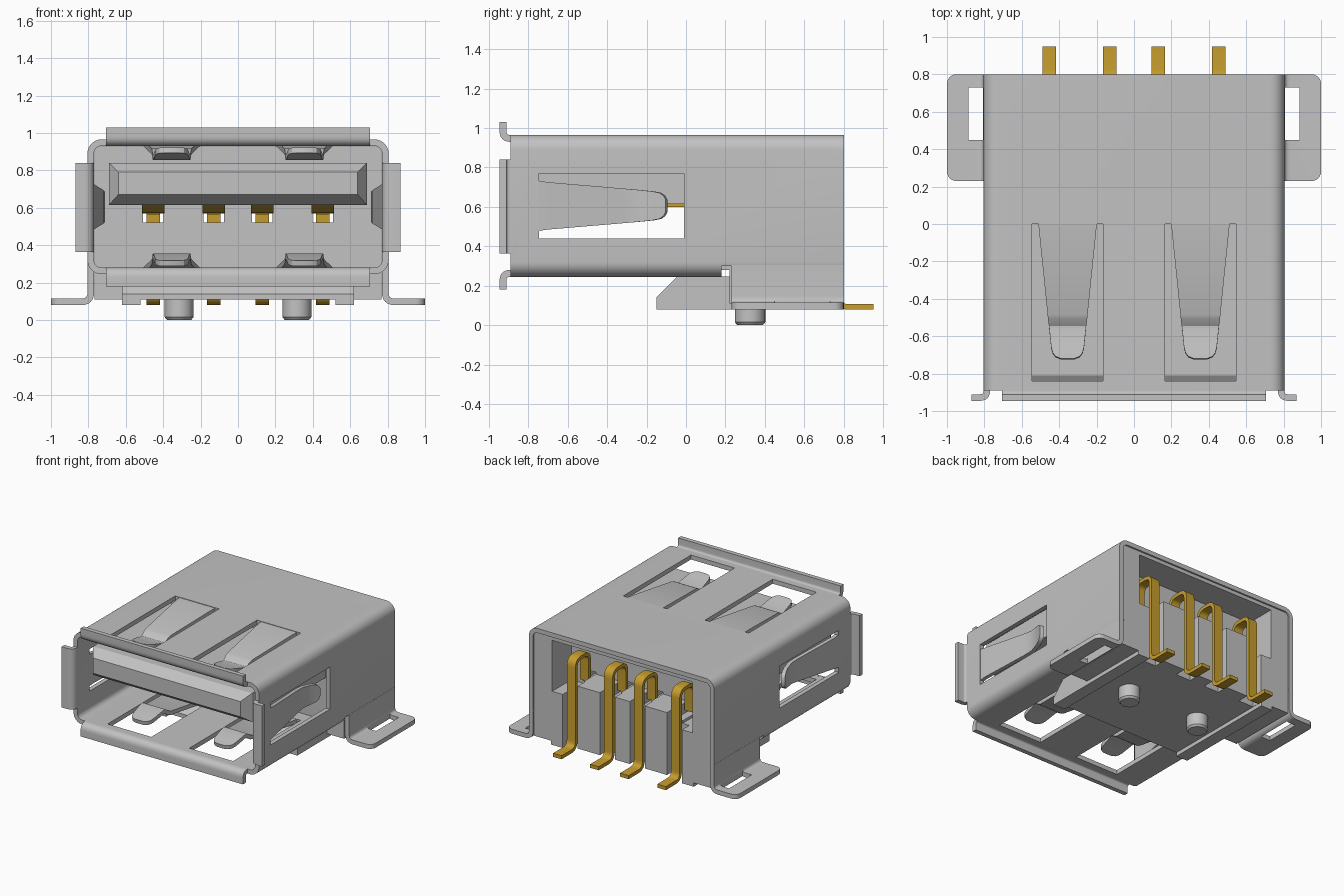
import bpy
import math
from mathutils import Vector
import bmesh

old = bpy.data.objects.get("Cube")
if old:
    bpy.data.objects.remove(old, do_unlink=True)


def material(name, rgb):
    m = bpy.data.materials.new(name)
    m.use_nodes = True
    m.diffuse_color = (*rgb, 1)
    m.node_tree.nodes["Principled BSDF"].inputs["Base Color"].default_value = (*rgb, 1)
    return m


GREY = material("light grey", (0.54, 0.54, 0.54))
GOLD = material("contact gold", (0.57, 0.34, 0.027))


def loft(name, rings, mat=GREY, cyclic=False, tweak=None):
    """Skin a list of equal-length closed rings, capped unless cyclic."""
    bm = bmesh.new()
    rows = [[bm.verts.new(p) for p in ring] for ring in rings]
    n = len(rows[0])
    pairs = list(zip(rows, rows[1:])) + ([(rows[-1], rows[0])] if cyclic else [])
    for a, b in pairs:
        for i in range(n):
            j = (i + 1) % n
            bm.faces.new((a[i], a[j], b[j], b[i]))
    if not cyclic:
        bm.faces.new(rows[0])
        bm.faces.new(rows[-1])
    if tweak:
        tweak(bm)
    bmesh.ops.recalc_face_normals(bm, faces=bm.faces)
    mesh = bpy.data.meshes.new(name)
    bm.to_mesh(mesh)
    bm.free()
    mesh.materials.append(mat)
    obj = bpy.data.objects.new(name, mesh)
    bpy.context.collection.objects.link(obj)
    return obj


def prism(name, profile, x0, x1, mat=GREY):
    """Extrude a (y, z) profile along x."""
    return loft(name, [[(x, y, z) for y, z in profile] for x in (x0, x1)], mat)


def box(name, x0, x1, y0, y1, z0, z1, mat=GREY):
    return prism(name, [(y0, z0), (y1, z0), (y1, z1), (y0, z1)], x0, x1, mat)


def activate(obj):
    bpy.ops.object.select_all(action="DESELECT")
    obj.select_set(True)
    bpy.context.view_layer.objects.active = obj


def cut(obj, *bounds):
    """Subtract boxes from an object."""
    activate(obj)
    for b in bounds:
        cutter = box("cutter", *b)
        cutter.hide_render = True
        mod = obj.modifiers.new("cut", "BOOLEAN")
        mod.operation = "DIFFERENCE"
        mod.solver = "EXACT"
        mod.object = cutter
        bpy.ops.object.modifier_apply(modifier=mod.name)
        bpy.data.objects.remove(cutter, do_unlink=True)


def rounded(points, r, steps=6):
    """Replace the inner corners of a 2D path with smooth bends."""
    pts = [Vector(p) for p in points]
    out = [pts[0]]
    for a, b, c in zip(pts, pts[1:], pts[2:]):
        p, q = b + (a - b).normalized() * r, b + (c - b).normalized() * r
        for i in range(steps + 1):
            t = i / steps
            out.append(p * (1 - t) ** 2 + b * 2 * t * (1 - t) + q * t * t)
    return out + [pts[-1]]


def strip(name, path, widths, thick, place, mat=GREY, tweak=None):
    """Sheet strip along a 2D path; place(u, v, w) maps it to space."""
    pts = [Vector(p) for p in path]
    if not isinstance(widths, list):
        widths = [widths] * len(pts)
    rings = []
    for i, p in enumerate(pts):
        dirs = [(b - a).normalized() for a, b in zip(pts[max(i - 1, 0):i + 1], pts[max(i, 1) if i == 0 else i:i + 1])
                if (b - a).length > 0]
        if i + 1 < len(pts):
            dirs.append((pts[i + 1] - p).normalized())
        t = sum(dirs, Vector((0, 0))).normalized()
        k = 1 / max(t.dot(dirs[0]), 0.5)
        n = Vector((-t.y, t.x)) * thick / 2 * k
        w = widths[i]
        rings.append([place(*(p + n), -w), place(*(p + n), w), place(*(p - n), w), place(*(p - n), -w)])
    return loft(name, rings, mat, tweak=tweak)


# Sheet metal shell: a rounded tube with spring windows, open below at the rear
WALL = 0.035
MID = 0.605


def shell_ring(inset, y):
    r = 0.075 - inset
    hx, hz = 0.805 - inset, 0.36 - inset
    ring = []
    for k, (sx, sz) in enumerate([(1, 1), (-1, 1), (-1, -1), (1, -1)]):
        for i in range(9):
            a = math.pi / 2 * (k + i / 8)
            ring.append((sx * (hx - r) + r * math.cos(a), y, MID + sz * (hz - r) + r * math.sin(a)))
    return ring


FRONT, REAR = -0.89, 0.80
shell = loft("shell", [shell_ring(0, FRONT), shell_ring(0, REAR), shell_ring(WALL, REAR), shell_ring(WALL, FRONT)],
             cyclic=True)
cut(shell,
    (0.165, 0.545, -0.84, 0, 0.1, 1.1), (-0.545, -0.165, -0.84, 0, 0.1, 1.1),
    (-1, 1, -0.745, -0.01, 0.44, 0.77), (-1, 1, 0.18, 0.9, 0.1, 0.30))

# Flared lips around the mouth
lip = rounded([(0, FRONT), (0, -0.928), (0.083, -0.928)], 0.037)
for s, side in ((1, "top"), (-1, "bottom")):
    strip(side + "_lip", lip, 0.705, WALL, lambda u, v, w: (w, v, MID + s * (0.342 + u)))
for s, side in ((1, "left"), (-1, "right")):
    strip(side + "_lip", lip, 0.238, WALL, lambda u, v, w: (s * (0.787 + u), v, 0.602 + w))

# Spring arms: two on top, two below, one in each side
arm = [(0.01, 0), (-0.06, -0.004), (-0.48, -0.045), (-0.50, -0.052), (-0.54, -0.078), (-0.56, -0.078),
       (-0.66, -0.052), (-0.69, -0.045), (-0.71, -0.041), (-0.722, -0.039)]
arm_width = [0.157, 0.15, 0.107, 0.105, 0.1, 0.098, 0.088, 0.08, 0.065, 0.035]
side_arm = [(-0.755, 0), (-0.70, -0.003), (-0.32, -0.055), (-0.25, -0.06), (-0.17, -0.04), (-0.13, -0.025),
            (-0.11, -0.018), (-0.098, -0.014)]
side_width = [0.128, 0.12, 0.088, 0.082, 0.074, 0.066, 0.052, 0.03]
for s, side in ((1, "left"), (-1, "right")):
    for t, level in ((1, "top"), (-1, "bottom")):
        strip(f"{level}_{side}_spring", arm, arm_width, 0.03,
              lambda u, v, w: (s * 0.355 + w, u, MID + t * (0.342 + v)))
    strip(side + "_spring", side_arm, side_width, 0.03, lambda u, v, w: (s * (0.787 + v), u, MID + w))


# Solder flanges bent out from the rear side walls
def round_corners(bm):
    ends = [e for e in bm.edges
            if all(abs(v.co.x) > 0.99 for v in e.verts)
            and abs(e.verts[0].co.y - e.verts[1].co.y) < 0.001]
    bmesh.ops.bevel(bm, geom=ends, offset=0.05, segments=6, profile=0.5, affect="EDGES")


for s, side in ((1, "left"), (-1, "right")):
    path = rounded([(0.787, 0.305), (0.787, 0.097), (1.0, 0.097)], 0.05)
    flange = strip(side + "_flange", path, 0.285, WALL,
                   lambda u, v, w: (s * u, 0.515 + w, v), tweak=round_corners)
    cut(flange, (*sorted((s * 0.808, s * 0.885)), 0.45, 0.73, 0.03, 0.14))

# Insulating body with a rear cavity, pin channels and contact holes
PINS = [-0.453, -0.13, 0.13, 0.453]
body = prism("body", [(0.1, 0.28), (0.1, 0.928), (0.79, 0.928), (0.79, 0.11), (0.22, 0.11), (0.22, 0.28)],
             -0.768, 0.768)
cut(body, (-0.61, 0.61, 0.55, 0.9, 0.60, 0.90),
    (0.46, 0.61, 0.55, 0.9, 0.50, 0.65), (-0.61, -0.46, 0.55, 0.9, 0.50, 0.65))
for x in PINS:
    cut(body, (x - 0.065, x + 0.065, 0.70, 0.9, 0, 0.65), (x - 0.055, x + 0.055, 0, 0.9, 0.52, 0.615))

# Base under the body, with rails and locating pegs
prism("base", [(-0.15, 0.11), (-0.15, 0.14), (-0.045, 0.247), (0.70, 0.247), (0.70, 0.11)], -0.62, 0.62)
for s, side in ((1, "left"), (-1, "right")):
    box(side + "_rail", *sorted((s * 0.52, s * 0.62)), -0.15, 0.79, 0.08, 0.14)
    loft(side + "_peg", [[(s * 0.315 + r * math.cos(a * math.pi / 16), 0.325 + r * math.sin(a * math.pi / 16), z)
                          for a in range(32)] for z, r in ((0.12, 0.077), (0.015, 0.077), (0, 0.065))])

# Contact tongue with a chamfered nose
loft("tongue", [[(-x, y, z0), (x, y, z0), (x, y, z1), (-x, y, z1)] for y, x, z0, z1 in
                ((-0.885, 0.64, 0.67, 0.79), (-0.81, 0.69, 0.615, 0.84), (0.15, 0.69, 0.615, 0.84))])

# Gold contacts below the tongue and bent rear pins
pin_path = rounded([(0.60, 0.56), (0.60, 0.785), (0.765, 0.785), (0.765, 0.093), (0.95, 0.093)], 0.06)
for i, x in enumerate(PINS, 1):
    prism(f"contact_{i}", [(-0.74, 0.617), (-0.62, 0.575), (-0.55, 0.57), (-0.40, 0.60), (0.2, 0.60), (0.2, 0.617)],
          x - 0.06, x + 0.06, GOLD)
    strip(f"pin_{i}", pin_path, 0.037, 0.028, lambda u, v, w: (x + w, u, v), GOLD)

# Smooth bends, crisp edges
for obj in list(bpy.context.collection.objects):
    if obj.type == "MESH" and obj.data.materials and obj.data.materials[0] in (GREY, GOLD):
        activate(obj)
        bpy.ops.object.shade_smooth_by_angle(angle=math.radians(30))
